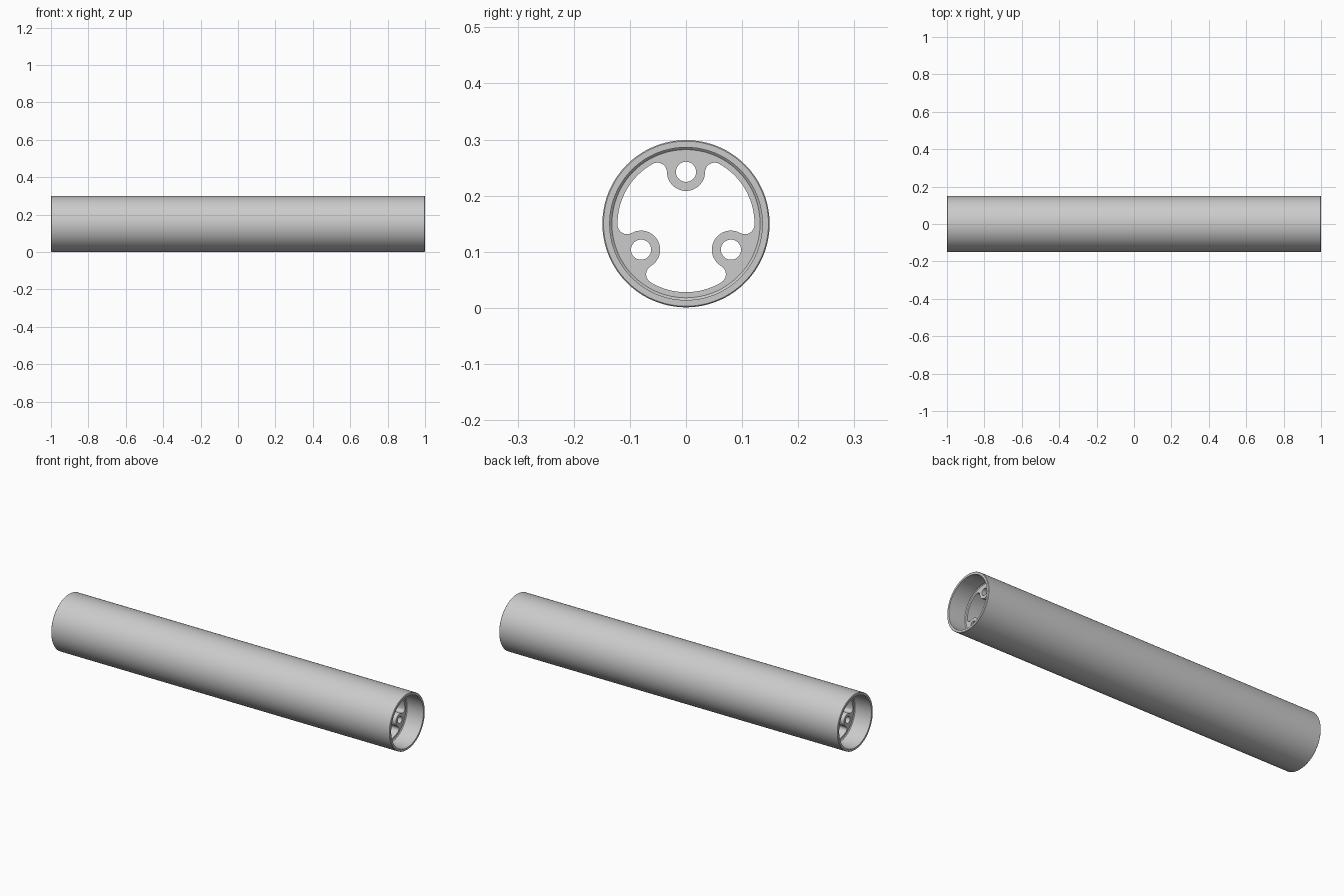
import bpy, bmesh, math
from mathutils import Vector, Matrix

if "Cube" in bpy.data.objects:
    bpy.data.objects.remove(bpy.data.objects["Cube"])

R_OUT, R_SOCKET, R_CORE, R_VOID = 0.149, 0.136, 0.132, 0.122
BOSS_D, BOSS_R, HOLE_R, FILLET = 0.0925, 0.034, 0.018, 0.017
HALF, DEPTH, CZ, SEG = 1.0, 0.1, 0.15, 128
END = HALF - DEPTH


def arc(c, r, a0, a1, n):
    return [Vector((c[0] + r * math.cos(a0 + (a1 - a0) * i / n),
                    c[1] + r * math.sin(a0 + (a1 - a0) * i / n))) for i in range(n + 1)]


def circle(c, r, n):
    return arc(c, r, 0, math.tau, n)[:-1]


def finish(name, bm):
    me = bpy.data.meshes.new(name)
    bm.to_mesh(me)
    bm.free()
    ob = bpy.data.objects.new(name, me)
    bpy.context.collection.objects.link(ob)
    bpy.ops.object.select_all(action='DESELECT')
    ob.select_set(True)
    bpy.context.view_layer.objects.active = ob
    bpy.ops.object.shade_smooth_by_angle(angle=math.radians(30))
    return ob


# Outer tube with a counterbored socket at each end (lathed about x)
profile = [(-END, R_CORE), (-END - 0.004, R_SOCKET), (-HALF, R_SOCKET),
           (-HALF, R_OUT - 0.002), (-HALF + 0.002, R_OUT)]
profile += [(-x, r) for x, r in reversed(profile)]
bm = bmesh.new()
verts = [bm.verts.new((x, 0, r)) for x, r in profile]
edges = [bm.edges.new(p) for p in zip(verts, verts[1:])]
bmesh.ops.spin(bm, geom=verts + edges, cent=(0, 0, 0), axis=(1, 0, 0),
               angle=math.tau, steps=SEG, use_merge=True)
bmesh.ops.remove_doubles(bm, verts=bm.verts, dist=1e-5)
bmesh.ops.recalc_face_normals(bm, faces=bm.faces)
if sum(f.normal.dot(Vector((0, f.calc_center_median().y, f.calc_center_median().z)))
       for f in bm.faces if f.calc_area() > 0.005) < 0:
    bmesh.ops.reverse_faces(bm, faces=bm.faces)
bmesh.ops.translate(bm, verts=bm.verts, vec=(0, 0, CZ))
finish("outer_tube", bm)

# Centre of the fillet circle tangent to the bore and to a boss
ro, rb = R_VOID - FILLET, BOSS_R + FILLET
fy = (ro**2 - rb**2 + BOSS_D**2) / (2 * BOSS_D)
fx = math.sqrt(ro**2 - fy**2)
to_bore = math.atan2(fy, fx)
to_boss = math.atan2(BOSS_D - fy, -fx) % math.tau

# One third of the bore outline: fillet, boss, mirrored fillet, then bore arc
third = arc((fx, fy), FILLET, to_bore, to_boss, 14)
boss_a = to_boss - math.pi
third += arc((0, BOSS_D), BOSS_R, boss_a, -math.pi - boss_a, 28)[1:]
third += [Vector((-p.x, p.y)) for p in reversed(third[:14])]
third += arc((0, 0), R_VOID, math.pi - to_bore, to_bore + math.tau / 3, 24)[1:-1]
bore, holes = [], []
for k in range(3):
    rot = Matrix.Rotation(k * math.tau / 3, 2)
    bore += [rot @ p for p in third]
    holes.append([rot @ p for p in circle((0, BOSS_D), HOLE_R, 32)])

# Inner extruded core with three screw bosses
cu = bpy.data.curves.new("core_profile", 'CURVE')
cu.dimensions, cu.fill_mode, cu.extrude = '2D', 'BOTH', END
for loop in [circle((0, 0), R_CORE, SEG), bore] + holes:
    sp = cu.splines.new('POLY')
    sp.points.add(len(loop) - 1)
    for pt, p in zip(sp.points, loop):
        pt.co = (p.x, p.y, 0, 1)
    sp.use_cyclic_u = True
tmp = bpy.data.objects.new("core_profile", cu)
bpy.context.collection.objects.link(tmp)
bpy.context.view_layer.update()
bm = bmesh.new()
bm.from_mesh(tmp.evaluated_get(bpy.context.evaluated_depsgraph_get()).to_mesh())
bpy.data.objects.remove(tmp)
bmesh.ops.remove_doubles(bm, verts=bm.verts, dist=1e-5)
bmesh.ops.recalc_face_normals(bm, faces=bm.faces)
# Drop the hidden wall buried inside the tube
hidden = [f for f in bm.faces if abs(f.normal.z) < 0.5
          and all(v.co.xy.length > R_CORE - 0.001 for v in f.verts)]
bmesh.ops.delete(bm, geom=hidden, context='FACES')
# Profile (x, y, depth) becomes (y, z, x)
for v in bm.verts:
    v.co = (v.co.z, v.co.x, v.co.y + CZ)
finish("bossed_core", bm)
